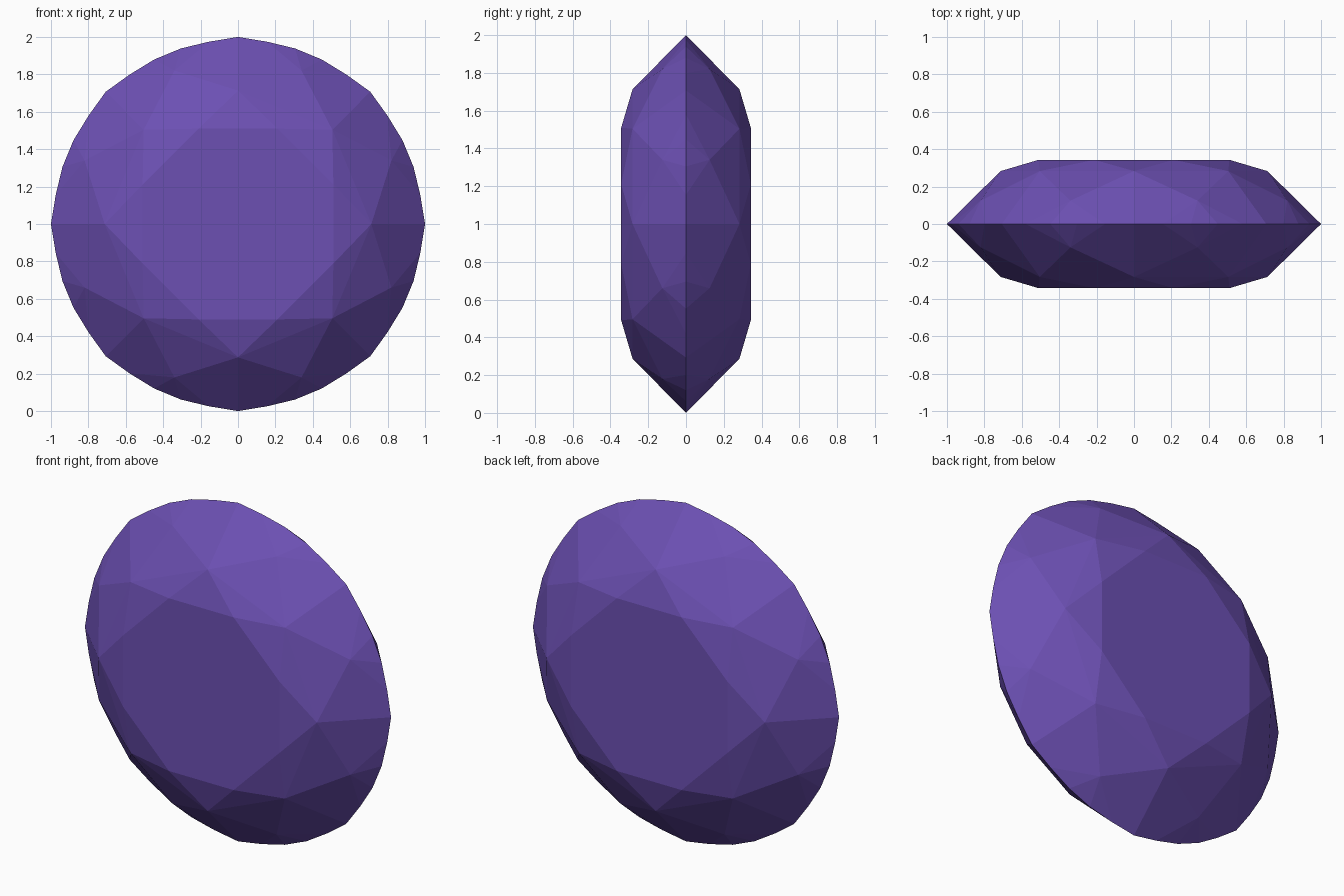
import bpy, bmesh
from math import sin, cos, radians

if "Cube" in bpy.data.objects:
    bpy.data.objects.remove(bpy.data.objects["Cube"])

CENTRE_Z = 1.0
bm = bmesh.new()


def ring(count, radius, y, start=0.0):
    """Ring of points around the y axis."""
    for i in range(count):
        a = radians(start + 360 * i / count)
        bm.verts.new((radius * cos(a), y, CENTRE_Z + radius * sin(a)))


# matching crowns on the front and back
for side in (-1, 1):
    ring(8, 0.552, side * 0.343, 22.5)   # table corners
    ring(8, 0.713, side * 0.283)         # star tips
    ring(8, 0.888, side * 0.125, 22.5)   # kite tips
    ring(8, 0.903, side * 0.10)          # lower break facets

# sharp girdle between the crowns
ring(8, 1.0, 0)
for offset in (9, 18, 27, 36):
    ring(8, 0.987, 0, offset)

# wrap the points into planar cut facets
hull = bmesh.ops.convex_hull(bm, input=bm.verts[:])
loose = [v for v in bm.verts if not v.link_faces]
bmesh.ops.delete(bm, geom=loose, context='VERTS')
bmesh.ops.dissolve_limit(bm, angle_limit=radians(2), verts=bm.verts[:], edges=bm.edges[:])
bmesh.ops.recalc_face_normals(bm, faces=bm.faces[:])

mesh = bpy.data.meshes.new("cut_gem")
bm.to_mesh(mesh)
bm.free()
gem = bpy.data.objects.new("cut_gem", mesh)
bpy.context.collection.objects.link(gem)

# purple stone
mat = bpy.data.materials.new("purple_stone")
mat.diffuse_color = (0.15, 0.08, 0.45, 1)
mat.use_nodes = True
mat.node_tree.nodes["Principled BSDF"].inputs["Base Color"].default_value = mat.diffuse_color
mesh.materials.append(mat)
